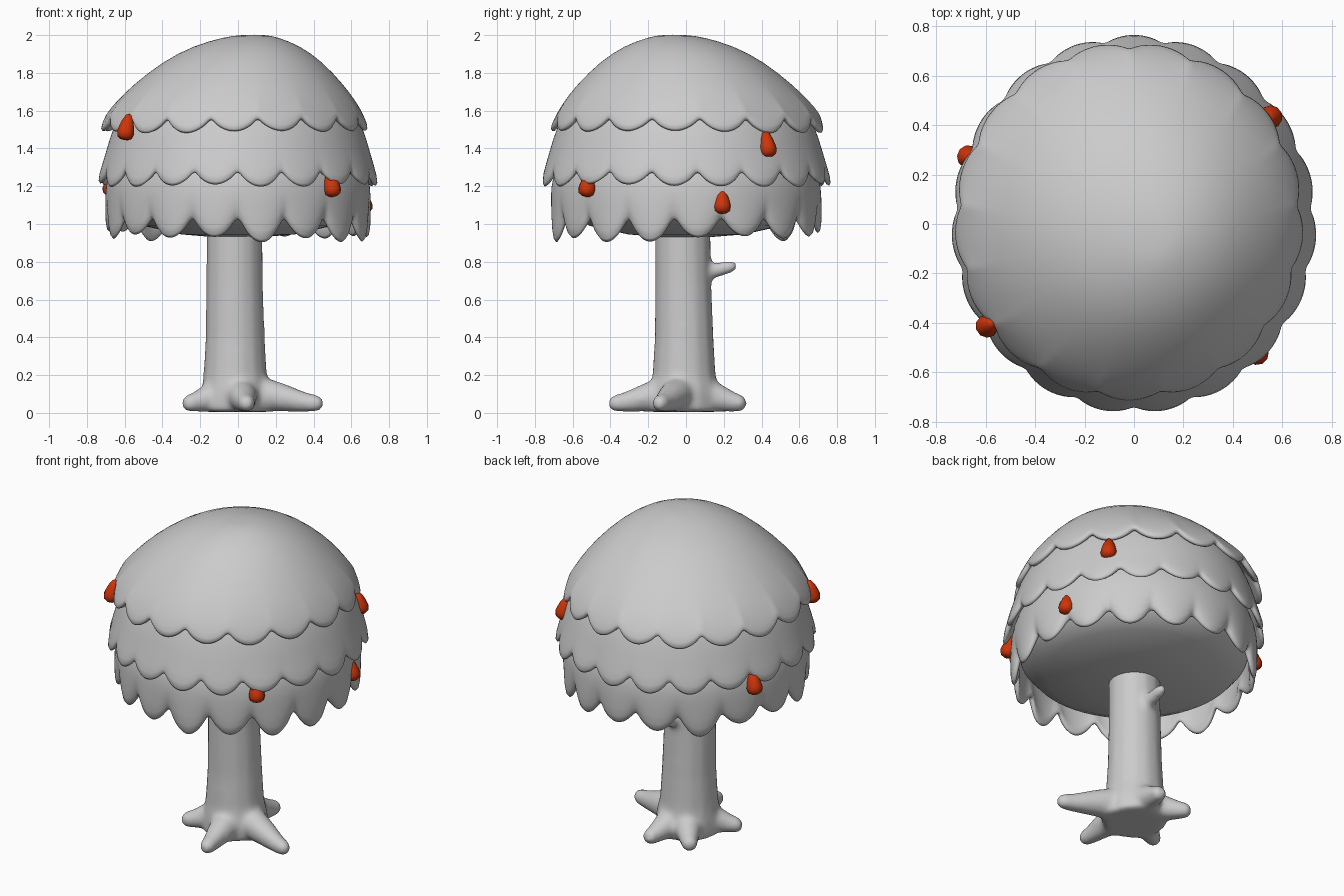
import bpy, bmesh, math, random
from mathutils import Vector

if "Cube" in bpy.data.objects:
    bpy.data.objects.remove(bpy.data.objects["Cube"])

random.seed(4)


def link(name, bm, smooth=True):
    me = bpy.data.meshes.new(name)
    bm.to_mesh(me)
    bm.free()
    for p in me.polygons:
        p.use_smooth = smooth
    ob = bpy.data.objects.new(name, me)
    bpy.context.collection.objects.link(ob)
    return ob


def grid_faces(bm, rings):
    for a, b in zip(rings, rings[1:]):
        n = len(a)
        for j in range(n):
            k = (j + 1) % n
            bm.faces.new((a[j], b[j], b[k], a[k]))
    bmesh.ops.remove_doubles(bm, verts=bm.verts, dist=0.0005)


def leaf_layer(name, rows, lobes, phase, depth, vary, ysc, top_shift, rim_shift):
    """Revolved skirt whose lower rows are pulled into scallops.
    rows: (radius, z, scallop weight) from top to rim."""
    bm = bmesh.new()
    per = 10
    depths = [depth * (1 + random.uniform(-vary, vary)) for _ in range(lobes)]
    rings = []
    for r, z, w in rows:
        t = r / rows[-1][0]
        cx, cy = (top_shift[k] * (1 - t) + rim_shift[k] * t for k in (0, 1))
        ring = []
        for j in range(lobes * per):
            u = j / per
            a = abs(math.sin(math.pi * u)) ** 0.75
            th = 2 * math.pi * (u - phase) / lobes - math.pi / 2
            rr = r + 0.028 * w * (a - 0.4)
            ring.append(bm.verts.new((cx + rr * math.cos(th), cy + rr * ysc * math.sin(th),
                                      z - depths[int(u)] * a * w)))
        rings.append(ring)
    grid_faces(bm, rings)
    ob = link(name, bm)
    sol = ob.modifiers.new("thickness", 'SOLIDIFY')
    sol.thickness, sol.offset = 0.035, -1
    sub = ob.modifiers.new("round", 'SUBSURF')
    sub.levels = sub.render_levels = 1
    return ob


# Canopy: domed top and two skirts
leaf_layer("canopy_top",
           [(0, 2.002, 0), (.07, 2.0, 0), (.14, 1.99, 0), (.28, 1.945, 0), (.42, 1.862, 0),
            (.56, 1.735, 0), (.64, 1.645, .1), (.68, 1.60, .6), (.70, 1.568, 1)],
           17, .5, .078, .1, 1.025, (.09, -.07), (-.02, .01))
leaf_layer("canopy_middle",
           [(.60, 1.64, 0), (.665, 1.5, 0), (.693, 1.40, 0), (.717, 1.33, .4), (.733, 1.285, 1)],
           19, 0, .08, .15, 1.035, (0, 0), (0, 0))
leaf_layer("canopy_bottom",
           [(.65, 1.36, 0), (.695, 1.24, 0), (.703, 1.15, 0), (.698, 1.08, .4), (.684, 1.035, 1)],
           17, 0, .112, .3, 1.02, (0, 0), (0, 0))

# Canopy underside: shallow bowl
bm = bmesh.new()
rings = []
for r, z in [(.67, 1.18), (.645, 1.1), (.59, 1.035), (.5, .99), (.3, .945), (.12, .93), (0, .93)]:
    rings.append([bm.verts.new((r * math.cos(k * math.pi / 32), r * 1.02 * math.sin(k * math.pi / 32), z))
                  for k in range(64)])
grid_faces(bm, rings)
link("canopy_underside", bm)

# Trunk, roots and branch stub: tapered tubes fused together
cu = bpy.data.curves.new("trunk", 'CURVE')
cu.dimensions = '3D'
cu.bevel_depth, cu.bevel_resolution, cu.use_fill_caps = 1.0, 5, True


def tube(points):
    sp = cu.splines.new('POLY')
    sp.points.add(len(points) - 1)
    for p, (x, y, z, r) in zip(sp.points, points):
        p.co, p.radius = (x, y, z, 1), r


tube([(-.01, -.01, .005, .19), (-.01, -.01, .1, .188), (-.015, -.01, .2, .17),
      (-.015, -.01, .4, .158), (-.018, -.015, .7, .151), (-.018, -.018, 1.0, .149)])
for x, y in [(.45, -.15), (.05, -.41), (-.29, -.15), (-.21, .26), (.06, .32)]:
    tube([(x * f, y * f, z, r) for f, z, r in
          [(.15, .11, .1), (.5, .082, .078), (.8, .055, .053), (.94, .05, .045), (1, .05, .025)]])
tube([(0, .05, .74, .05), (0, .15, .752, .04), (0, .24, .775, .036), (0, .27, .78, .02)])
trunk = bpy.data.objects.new("trunk", cu)
bpy.context.collection.objects.link(trunk)
bpy.context.view_layer.objects.active = trunk
trunk.select_set(True)
bpy.ops.object.convert(target='MESH')
trunk = bpy.context.view_layer.objects.active
rem = trunk.modifiers.new("fuse", 'REMESH')
rem.mode, rem.voxel_size, rem.use_smooth_shade = 'VOXEL', 0.014, True
smo = trunk.modifiers.new("soften", 'SMOOTH')
smo.factor, smo.iterations = 0.5, 18

# Berries: red teardrops hanging on the leaves
red = bpy.data.materials.new("berry_red")
red.diffuse_color = (0.62, 0.035, 0.003, 1)
red.use_nodes = True
red.node_tree.nodes["Principled BSDF"].inputs["Base Color"].default_value = red.diffuse_color
berries = [(-.59, -.41, 1.51), (.495, -.52, 1.21), (.66, .19, 1.12), (.55, .43, 1.42), (-.665, .27, 1.21)]
for i, (x, y, z) in enumerate(berries):
    bm = bmesh.new()
    rings = []
    for r, h in [(0, .076), (.018, .066), (.034, .03), (.043, -.005), (.047, -.028),
                 (.040, -.052), (.022, -.064), (0, -.066)]:
        rings.append([bm.verts.new((r * math.cos(k * math.pi / 5), r * math.sin(k * math.pi / 5), h))
                      for k in range(10)])
    grid_faces(bm, rings)
    ob = link(f"berry_{i + 1}", bm)
    ob.data.materials.append(red)
    ob.location = (x, y, z)
    inward = Vector((-x, -y, 0)).normalized() * 0.25
    ob.rotation_euler = (inward + Vector((0, 0, 1))).to_track_quat('Z', 'Y').to_euler()
